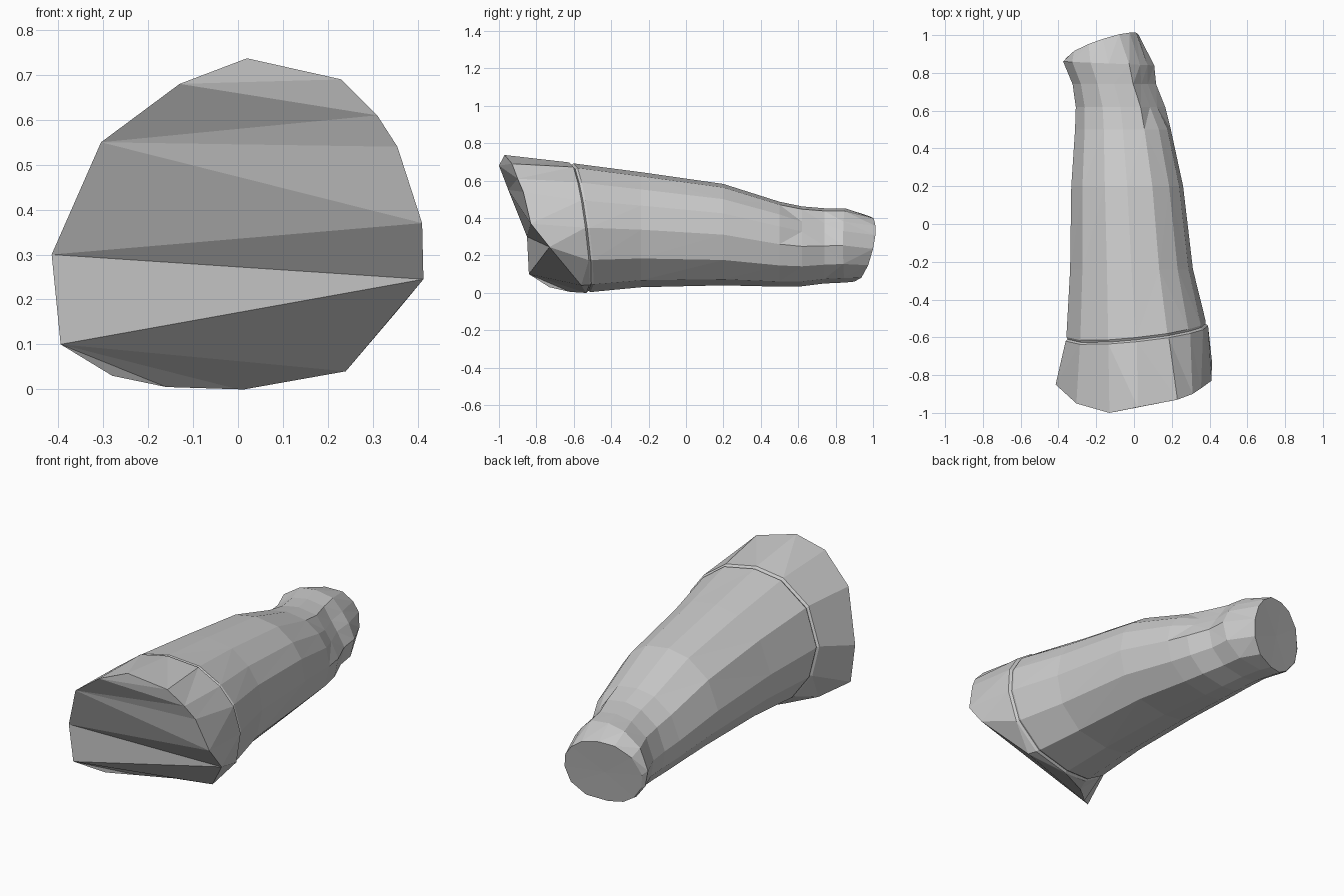
import bpy, bmesh

if "Cube" in bpy.data.objects:
    bpy.data.objects.remove(bpy.data.objects["Cube"])

# Unit cross-section (14 sides), clockwise from the top as seen from the front
PROFILE = [(0, 1), (.45, .93), (.75, .70), (.93, .42), (1, 0), (.9, -.5), (.55, -.88),
           (0, -1), (-.4, -.96), (-.7, -.76), (-.93, -.4), (-1, .05), (-.8, .6), (-.4, .92)]

# Slanted open rim at the front
RIM = [(.02, -.97, .737), (.23, -.93, .69), (.31, -.90, .61), (.355, -.87, .54),
       (.41, -.83, .37), (.413, -.73, .245), (.24, -.56, .04), (0, -.54, 0),
       (-.16, -.62, .005), (-.28, -.73, .03), (-.395, -.84, .10), (-.415, -.85, .30),
       (-.305, -.95, .55), (-.13, -1.0, .68)]


def section(y, left, right, bottom, top, skew=0, tilt=0, dent=1):
    """Cross-section fitted to bounds; skew/tilt lean it, dent hollows the upper right."""
    cx, hw = (left + right) / 2, (right - left) / 2
    cz, hh = (bottom + top) / 2, (top - bottom) / 2
    points = []
    for i, (u, v) in enumerate(PROFILE):
        k = dent if i in (2, 3) else 1
        points.append((cx + u * k * hw, y + skew * u + tilt * v, cz + v * k * hh))
    return points


sections = [
    RIM,
    # narrow groove running around the limb
    section(-.578, -.362, .392, 0, .697, .04, -.045),
    section(-.568, -.352, .378, .01, .684, .04, -.045),
    section(-.556, -.358, .380, .004, .692, .04, -.045),
    # tapering shaft
    section(-.24, -.338, .312, .03, .645),
    section(.20, -.332, .26, .04, .582),
    section(.50, -.312, .195, .033, .487),
    # pinched wrist and flared end
    section(.62, -.308, .165, .035, .462, dent=.88),
    section(.74, -.325, .117, .05, .452, dent=.86),
    section(.85, -.375, .107, .055, .452, -.01, 0, .92),
    section(.94, -.355, .025, .06, .41, .06, .04),
]

bm = bmesh.new()
rings = [[bm.verts.new(p) for p in s] for s in sections]
n = len(PROFILE)
for a, b in zip(rings, rings[1:]):
    for i in range(n):
        j = (i + 1) % n
        bm.faces.new((a[i], a[j], b[j], b[i]))

# Front cap: zigzag facets across the rim
for tri in [(13, 0, 1), (13, 1, 2), (12, 13, 2), (12, 2, 3), (12, 3, 4), (11, 12, 4),
            (11, 4, 5), (10, 11, 5), (10, 5, 6), (10, 6, 7), (10, 7, 8), (10, 8, 9)]:
    bm.faces.new([rings[0][i] for i in tri])

# Back cap: fan around a centre point
hub = bm.verts.new((-.17, .935, .23))
for i in range(n):
    bm.faces.new((rings[-1][i], rings[-1][(i + 1) % n], hub))

bmesh.ops.recalc_face_normals(bm, faces=bm.faces[:])
bmesh.ops.triangulate(bm, faces=bm.faces[:])
mesh = bpy.data.meshes.new("forearm")
bm.to_mesh(mesh)
bm.free()
bpy.context.collection.objects.link(bpy.data.objects.new("forearm", mesh))
